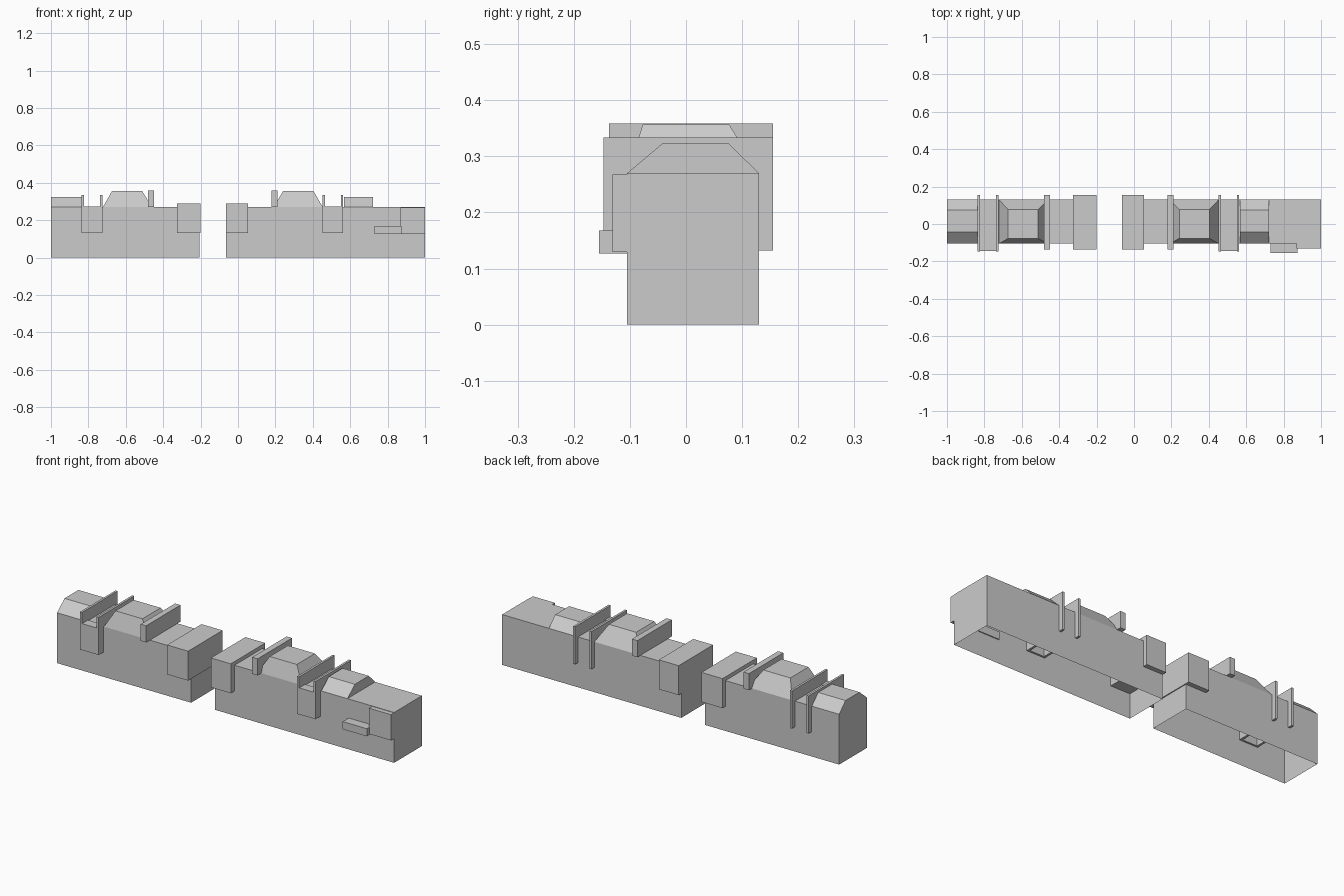
import bpy, bmesh

if "Cube" in bpy.data.objects:
    bpy.data.objects.remove(bpy.data.objects["Cube"])

grey = bpy.data.materials.new("plain_grey")
grey.diffuse_color = (0.6, 0.6, 0.6, 1)
grey.use_nodes = True
grey.node_tree.nodes["Principled BSDF"].inputs["Base Color"].default_value = grey.diffuse_color


def finish(name, bm):
    bmesh.ops.recalc_face_normals(bm, faces=bm.faces)
    me = bpy.data.meshes.new(name)
    bm.to_mesh(me)
    bm.free()
    me.materials.append(grey)
    ob = bpy.data.objects.new(name, me)
    bpy.context.collection.objects.link(ob)
    return ob


def loft(name, bottom, top, z0, z1, open_bottom=False):
    """Solid between two rectangles (x0, x1, y0, y1) at heights z0 and z1."""
    bm = bmesh.new()
    rings = []
    for (x0, x1, y0, y1), z in ((bottom, z0), (top, z1)):
        rings.append([bm.verts.new((x, y, z)) for x, y in
                      ((x0, y0), (x1, y0), (x1, y1), (x0, y1))])
    a, b = rings
    for i in range(4):
        j = (i + 1) % 4
        bm.faces.new((a[i], a[j], b[j], b[i]))
    bm.faces.new(b)
    base = bm.faces.new(a[::-1])
    bmesh.ops.recalc_face_normals(bm, faces=bm.faces)
    me = bpy.data.meshes.new(name)
    if open_bottom:
        bmesh.ops.delete(bm, geom=[base], context='FACES_ONLY')
    bm.to_mesh(me)
    bm.free()
    me.materials.append(grey)
    ob = bpy.data.objects.new(name, me)
    bpy.context.collection.objects.link(ob)
    return ob


def box(name, x0, x1, y0, y1, z0, z1, open_bottom=False):
    r = (x0, x1, y0, y1)
    return loft(name, r, r, z0, z1, open_bottom)


YF, YB, ZT = -0.105, 0.13, 0.27   # wall front, wall back, wall top

# Main walls, hollow underneath
box("left_wall", -1.0, -0.205, YF, YB, 0, ZT, True)
box("right_wall", -0.063, 1.0, YF, YB, 0, ZT, True)

# Caps beside the gap
box("left_gap_cap", -0.325, -0.2, -0.137, 0.155, 0.132, 0.29)
box("right_gap_cap", -0.065, 0.053, -0.137, 0.155, 0.132, 0.29)

# Each wall: pair of fins, front panel, ridge cap and cross bar
for side, fins, ridge, bar in (
        ("left", (-0.836, -0.737), (-1.0, -0.838), (-0.482, -0.45)),
        ("right", (0.453, 0.55), (0.568, 0.723), (0.18, 0.212))):
    for n, x in enumerate(fins):
        box(f"{side}_fin_{n + 1}", x, x + 0.012, -0.147, 0.155, 0.132, 0.334)
    box(f"{side}_front_panel", fins[0] + 0.005, fins[1] + 0.007,
        -0.145, -0.095, 0.132, 0.274)
    loft(f"{side}_ridge_cap", (*ridge, YF, YB), (*ridge, -0.042, 0.076), ZT, 0.323)
    box(f"{side}_cross_bar", *bar, -0.137, 0.155, ZT, 0.359)

# Tapered hoods beside the cross bars
loft("left_hood", (-0.722, -0.46, YF, YB), (-0.673, -0.513, -0.077, 0.077), ZT, 0.357)
loft("right_hood", (0.19, 0.453, YF, YB), (0.242, 0.403, -0.077, 0.077), ZT, 0.357)

# Ledge and corner block on the front right
box("front_ledge", 0.73, 0.873, -0.155, -0.1, 0.127, 0.168)
box("front_corner_block", 0.87, 1.0, -0.131, -0.1, 0.13, 0.268)
